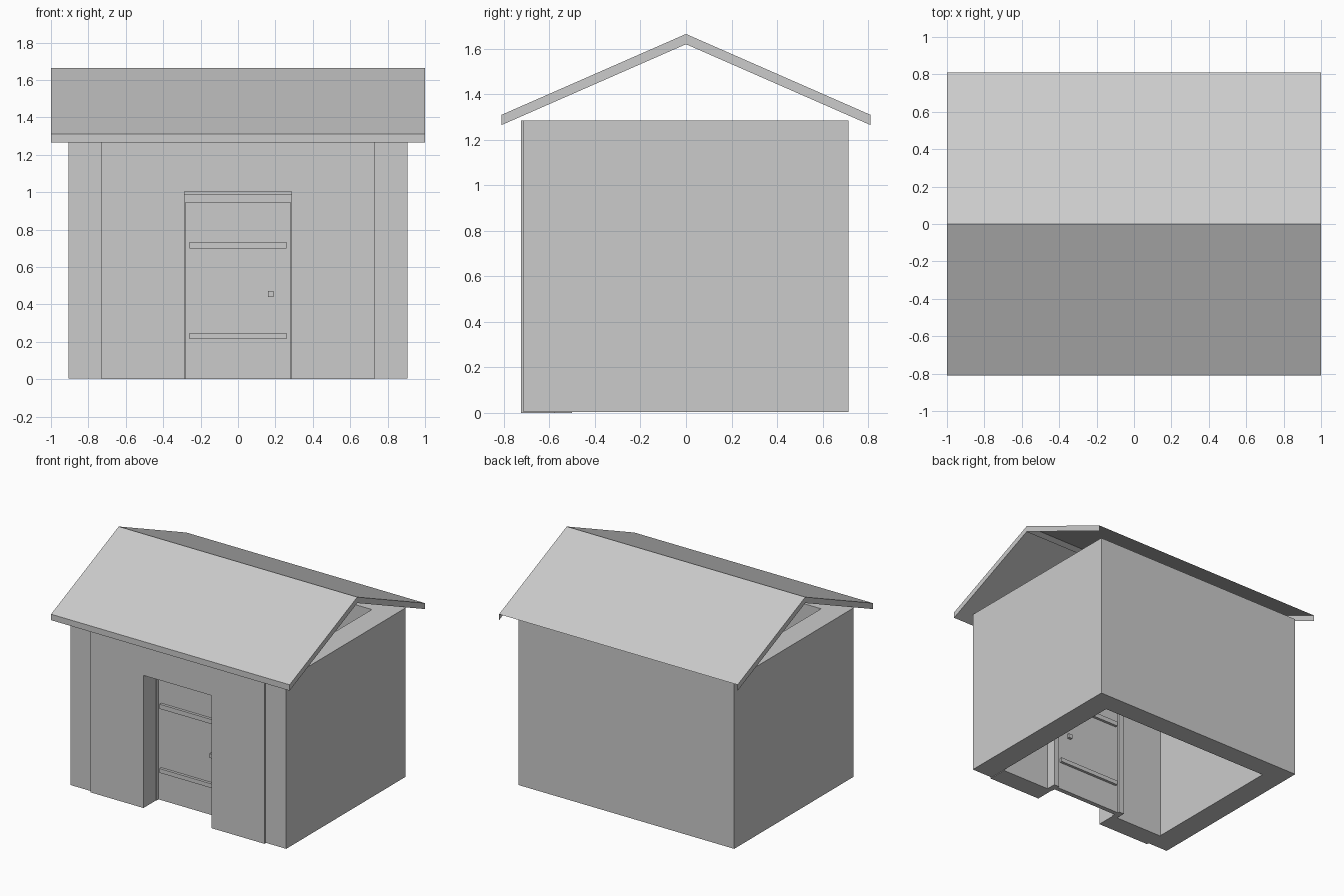
import bpy
import bmesh

default_cube = bpy.data.objects.get("Cube")
if default_cube:
    bpy.data.objects.remove(default_cube, do_unlink=True)

GREY = (0.6, 0.6, 0.6, 1)
grey = bpy.data.materials.new("plain grey")
grey.use_nodes = True
grey.diffuse_color = GREY
grey.node_tree.nodes["Principled BSDF"].inputs["Base Color"].default_value = GREY


def add_object(name, bm):
    mesh = bpy.data.meshes.new(name)
    bm.to_mesh(mesh)
    bm.free()
    mesh.materials.append(grey)
    obj = bpy.data.objects.new(name, mesh)
    bpy.context.collection.objects.link(obj)
    return obj


def box(name, x, y, z):
    """Box spanning the (low, high) pair given for each axis."""
    bm = bmesh.new()
    bmesh.ops.create_cube(bm, size=1)
    for v in bm.verts:
        v.co = [(a + b) / 2 + c * (b - a) for (a, b), c in zip((x, y, z), v.co)]
    return add_object(name, bm)


def mirrored(name, x, y, z):
    """Matching boxes on the left (+x) and right (-x)."""
    box("left_" + name, x, y, z)
    box("right_" + name, (-x[1], -x[0]), y, z)


# Walls: open above and below, the front set slightly proud of the sides
WALL_TOP = 1.285
INNER_X = 0.73
DOOR_X = 0.285
DOOR_TOP = 1.005
FRONT = (-0.725, -0.575)
mirrored("side_wall", (INNER_X, 0.905), (-0.715, 0.715), (0.005, WALL_TOP))
box("back_wall", (-INNER_X, INNER_X), (0.56, 0.715), (0.005, WALL_TOP))
mirrored("front_wall", (DOOR_X, INNER_X), FRONT, (0, DOOR_TOP))
box("front_wall_top", (-INNER_X, INNER_X), FRONT, (DOOR_TOP, WALL_TOP))

# Door frame on the inside of the opening
FRAME_Y = (-0.575, -0.5)
mirrored("door_post", (0.28, 0.325), FRAME_Y, (0, 0.99))
box("door_header", (-0.28, 0.28), FRAME_Y, (0.945, 0.99))

# Door, with battens and knobs on both faces
box("door", (-0.28, 0.28), (-0.55, -0.515), (0, 0.945))
for side, y in (("outer", (-0.57, -0.55)), ("inner", (-0.515, -0.495))):
    box(side + "_lower_batten", (-0.26, 0.26), y, (0.215, 0.247))
    box(side + "_upper_batten", (-0.26, 0.26), y, (0.7, 0.735))
    box(side + "_door_knob", (0.16, 0.19), y, (0.44, 0.472))

# Roof: two slopes, the rear one a shell without a soffit or eave board
outer = [(-0.81, 1.31), (0, 1.665), (0.81, 1.31)]
inner = [(-0.81, 1.265), (0, 1.62), (0.81, 1.265)]
bm = bmesh.new()
ends = [[[bm.verts.new((x, y, z)) for y, z in line] for line in (outer, inner)]
        for x in (-1, 1)]
(top_r, low_r), (top_l, low_l) = ends
for i in range(2):
    bm.faces.new((top_r[i], top_l[i], top_l[i + 1], top_r[i + 1]))
    for top, low in ends:
        bm.faces.new((top[i], top[i + 1], low[i + 1], low[i]))
bm.faces.new((low_r[0], low_r[1], low_l[1], low_l[0]))
bm.faces.new((top_r[0], low_r[0], low_l[0], top_l[0]))
bmesh.ops.recalc_face_normals(bm, faces=bm.faces)
# An open shell can be oriented inward, so point the slopes upward
bm.faces.ensure_lookup_table()
bm.normal_update()
if bm.faces[0].normal.z < 0:
    bmesh.ops.reverse_faces(bm, faces=bm.faces)
add_object("roof", bm)
